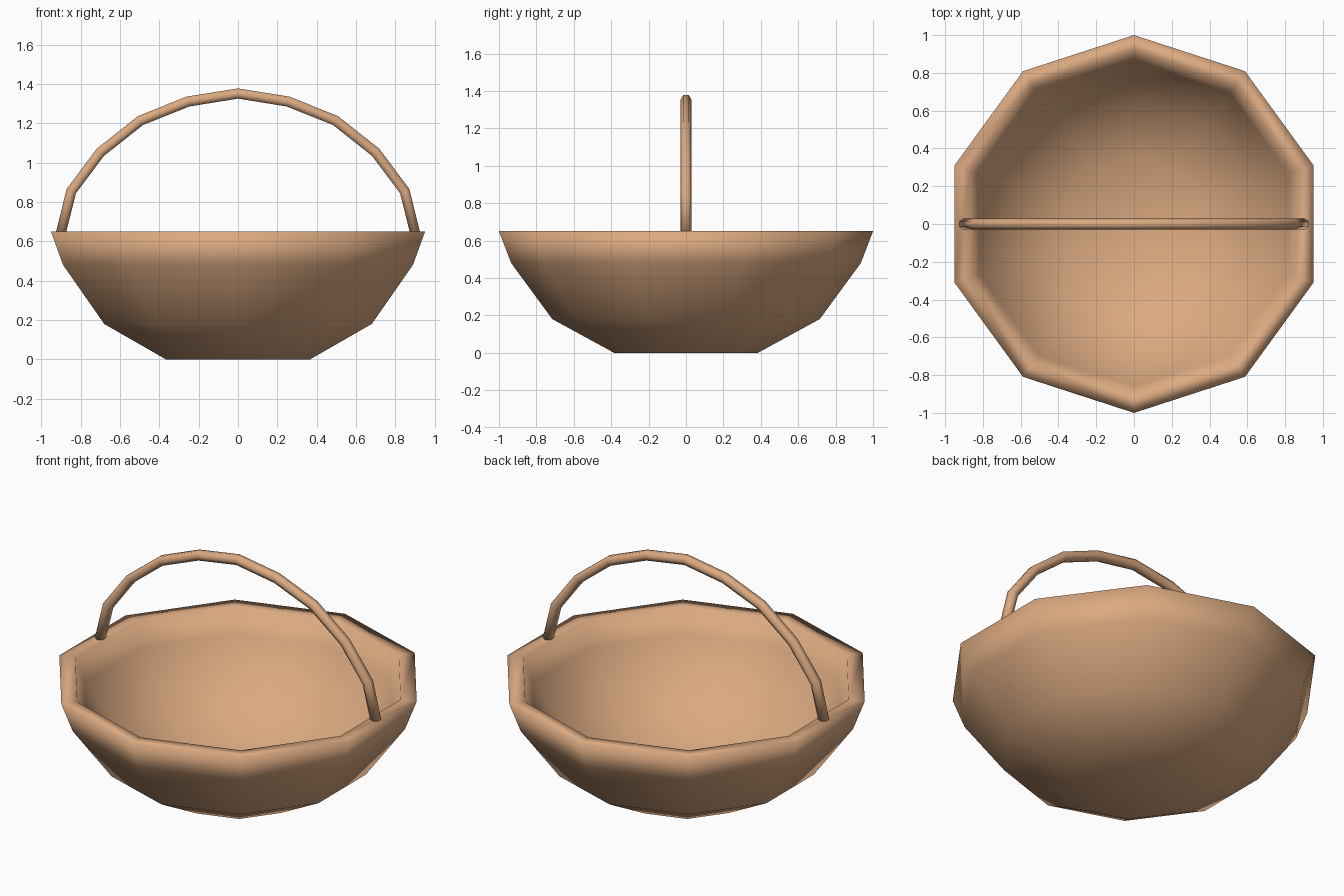
import bpy, bmesh
from math import sin, cos, pi
from mathutils import Vector

cube = bpy.data.objects.get("Cube")
if cube:
    bpy.data.objects.remove(cube, do_unlink=True)

wicker = bpy.data.materials.new("tan_wicker")
wicker.use_nodes = True
tan = (0.71, 0.40, 0.22, 1)
wicker.diffuse_color = tan
bsdf = next(n for n in wicker.node_tree.nodes if n.type == 'BSDF_PRINCIPLED')
bsdf.inputs["Base Color"].default_value = tan
bsdf.inputs["Roughness"].default_value = 0.8


def skin_rings(name, rings):
    """Join successive vertex rings with quads and cap both ends, smooth shaded."""
    bm = bmesh.new()
    loops = [[bm.verts.new(p) for p in ring] for ring in rings]
    n = len(loops[0])
    for a, b in zip(loops, loops[1:]):
        for i in range(n):
            j = (i + 1) % n
            bm.faces.new((a[i], a[j], b[j], b[i]))
    bm.faces.new(loops[0][::-1])
    bm.faces.new(loops[-1])
    bmesh.ops.recalc_face_normals(bm, faces=bm.faces)
    for f in bm.faces:
        f.smooth = True
    mesh = bpy.data.meshes.new(name)
    bm.to_mesh(mesh)
    bm.free()
    mesh.materials.append(wicker)
    obj = bpy.data.objects.new(name, mesh)
    bpy.context.collection.objects.link(obj)
    return obj


# Ten-sided bowl: up the outside, over the rim, down the inside (radius, height)
SIDES = 10
profile = [(0.385, 0), (0.715, 0.18), (0.935, 0.48), (1.0, 0.65),
           (0.91, 0.65), (0.86, 0.51), (0.66, 0.25), (0.36, 0.08)]
skin_rings("basket_bowl", [
    [(r * sin(2 * pi * i / SIDES), r * cos(2 * pi * i / SIDES), z) for i in range(SIDES)]
    for r, z in profile])

# Arched handle: six-sided tube along a mirrored path, ends cut level with the rim
half = [(0.90, 0.645), (0.848, 0.855), (0.70, 1.053), (0.495, 1.215), (0.255, 1.311)]
path = [Vector((x, 0, z)) for x, z in half]
path += [Vector((0, 0, 1.352))] + [Vector((-p.x, 0, p.z)) for p in reversed(path)]
RADIUS = 0.03
rings = []
for k, p in enumerate(path):
    if k in (0, len(path) - 1):
        across = Vector((1 if k == 0 else -1, 0, 0))
    else:
        t = (path[k + 1] - path[k - 1]).normalized()
        across = Vector((t.z, 0, -t.x))
    rings.append([p + across * RADIUS * sin(pi * i / 3) + Vector((0, RADIUS * cos(pi * i / 3), 0))
                  for i in range(6)])
skin_rings("handle", rings)
